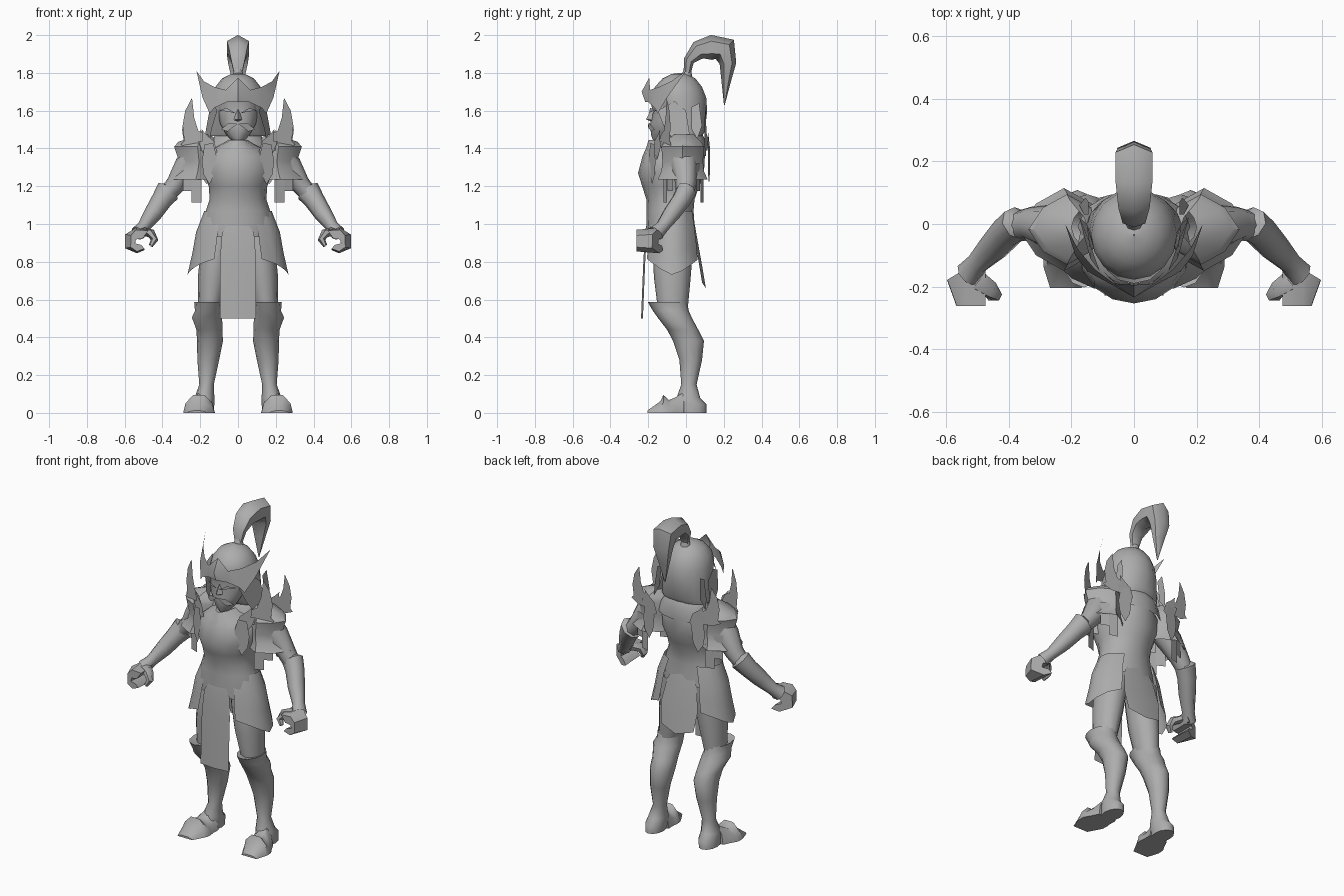
import bpy, bmesh, math
from mathutils import Vector

mat = bpy.data.materials.new("armour_grey")
mat.diffuse_color = (0.42, 0.42, 0.42, 1)


def make(name, verts, faces, mirror=False, angle=50):
    me = bpy.data.meshes.new(name)
    me.from_pydata([tuple(v) for v in verts], [], faces)
    bm = bmesh.new()
    bm.from_mesh(me)
    bmesh.ops.recalc_face_normals(bm, faces=bm.faces)
    bm.to_mesh(me)
    bm.free()
    ob = bpy.data.objects.new(name, me)
    bpy.context.collection.objects.link(ob)
    me.materials.append(mat)
    if mirror:
        ob.modifiers.new("mirror", 'MIRROR').use_mirror_merge = False
    bpy.ops.object.select_all(action='DESELECT')
    ob.select_set(True)
    bpy.context.view_layer.objects.active = ob
    bpy.ops.object.shade_smooth_by_angle(angle=math.radians(angle))
    return ob


def skin(name, rings, mirror=False, caps=True, closed=True, angle=50):
    """Join equal-length rows of points."""
    n = len(rings[0])
    verts = [p for r in rings for p in r]
    faces = [(i * n + j, i * n + (j + 1) % n, (i + 1) * n + (j + 1) % n, (i + 1) * n + j)
             for i in range(len(rings) - 1) for j in range(n if closed else n - 1)]
    if caps and closed:
        faces += [tuple(range(n)), tuple(range((len(rings) - 1) * n, len(rings) * n))]
    return make(name, verts, faces, mirror, angle)


def stack(name, levels, n=12, mirror=False, caps=False, angle=50, pinch=1):
    """Level rings: z, left x, right x, front y, back y; pinch pulls in odd corners."""
    rings = []
    for z, x0, x1, y0, y1 in levels:
        ring = []
        for k in range(n):
            a, f = 2 * math.pi * k / n, pinch if k % 2 else 1
            ring.append(((x0 + x1) / 2 + f * (x1 - x0) / 2 * math.cos(a),
                         (y0 + y1) / 2 + f * (y1 - y0) / 2 * math.sin(a), z))
        rings.append(ring)
    return skin(name, rings, mirror, caps, True, angle)


def tube(name, stops, n=8, ref=(0, 1, 0), mirror=False, angle=50):
    """Rings across a path: x, y, z, two radii."""
    pts = [Vector(s[:3]) for s in stops]
    rings = []
    for i, s in enumerate(stops):
        t = (pts[min(i + 1, len(pts) - 1)] - pts[max(i - 1, 0)]).normalized()
        u = Vector(ref).cross(t).normalized()
        v = t.cross(u)
        rings.append([pts[i] + u * s[3] * math.cos(a) + v * s[4] * math.sin(a)
                      for a in (2 * math.pi * k / n for k in range(n))])
    return skin(name, rings, mirror, caps=False, angle=angle)


def plate(name, pts, mirror=True):
    return make(name, pts, [tuple(range(len(pts)))], mirror)


def sheet(name, origin, along, outline):
    """Upright flat plate: outline of (distance along, z) from an origin in plan."""
    d = Vector(along).normalized()
    return plate(name, [(origin[0] + d.x * s, origin[1] + d.y * s, z) for s, z in outline])


# torso
stack("torso", [(.93, -.187, .187, -.21, .05), (1.0, -.187, .187, -.21, .045),
                (1.07, -.17, .17, -.208, .04), (1.13, -.15, .15, -.21, .045),
                (1.2, -.155, .155, -.232, .07), (1.27, -.18, .18, -.254, .095),
                (1.36, -.18, .18, -.23, .10), (1.4, -.13, .13, -.212, .10),
                (1.445, -.05, .05, -.198, .09)], n=16)
stack("collar", [(1.36, -.18, .18, -.12, .105), (1.43, -.15, .15, -.11, .108),
                 (1.47, -.12, .12, -.09, .09)], n=12)

# skirt side panels, curved sheets
rows = []
for k, (rx, ry) in enumerate([(.178, .12), (.222, .135), (.242, .147), (.268, .155)]):
    row = []
    for j in range(7):
        a = math.radians(-62 + 20 * j)
        low = .73 + .1 * abs(math.sin(a)) ** 1.3
        row.append((rx * math.cos(a), -.07 + ry * math.sin(a), 1.07 + (low - 1.07) * k / 3))
    rows.append(row)
skin("skirt_side", rows, mirror=True, closed=False)
# front and back cloths
skin("front_cloth", [[(-w, y, z), (0, y - .01, z), (w, y, z)] for z, w, y in
                     [(.99, .06, -.202), (.95, .085, -.206), (.82, .095, -.215),
                      (.65, .095, -.222), (.5, .095, -.228)]], closed=False)
skin("back_cloth", [[(-w, y - .02, z + .03), (0, y, z), (w, y - .02, z + .03)] for z, w, y in
                    [(1.0, .06, .046), (.92, .1, .06), (.78, .125, .085), (.66, .11, .105)]],
     closed=False)

# legs and boots
stack("thigh", [(.95, .015, .18, -.165, .04), (.85, .03, .2, -.175, .035),
                (.72, .05, .212, -.17, .025), (.56, .09, .212, -.15, .01)], n=12, mirror=True)
stack("boot", [(.575, .11, .21, -.15, 0), (.588, .088, .232, -.203, .005),
               (.54, .092, .228, -.175, .015), (.505, .084, .244, -.15, .03),
               (.44, .082, .22, -.1, .065), (.38, .08, .217, -.068, .095),
               (.28, .1, .215, -.035, .085), (.15, .128, .205, -.025, .056),
               (.08, .125, .23, -.05, .075), (.045, .125, .235, -.06, .108),
               (0, .13, .235, -.05, .108)], n=12, mirror=True, caps=True)
half = [(-1, 0), (-.85, .55), (-.35, 1), (.35, 1), (.85, .55), (1, 0)]
skin("foot", [[(cx + w * a, y, h * b) for a, b in half] for cx, y, w, h in
              [(.185, -.01, .06, .11), (.198, -.06, .072, .08),
               (.205, -.09, .083, .068), (.207, -.12, .083, .095), (.21, -.135, .08, .062),
               (.218, -.205, .05, .012)]], mirror=True)

# arms
tube("upper_arm", [(.2, -.02, 1.37, .08, .08), (.27, -.01, 1.3, .072, .07),
                   (.33, .0, 1.21, .052, .055), (.39, -.01, 1.14, .045, .045)], mirror=True)
tube("gauntlet", [(.36, .0, 1.18, .035, .035), (.37, .002, 1.175, .066, .055),
                  (.405, -.025, 1.125, .055, .052), (.45, -.075, 1.055, .048, .048),
                  (.5, -.125, .985, .034, .037), (.53, -.16, .95, .04, .045)], mirror=True)

# hands: curled outline given depth
curl = [(.475, .975), (.54, .98), (.597, .945), (.598, .872), (.535, .845), (.495, .862),
        (.512, .885), (.545, .895), (.54, .92), (.505, .925)]
skin("fist", [[(x, -.12 - .6 * max(0, x - .5), z) for x, z in curl],
              [(x - .03 * (x > .55), -.262, .91 + (z - .91) * .85) for x, z in curl]],
     mirror=True, angle=40)
tube("thumb", [(.5, -.18, .96, .022, .035), (.46, -.21, .95, .024, .03),
               (.442, -.225, .915, .02, .024), (.462, -.235, .885, .012, .012)], n=6, mirror=True)

# shoulder guards, flared at the rim, diamond-like in plan
stack("shoulder_guard", [(1.475, .15, .2, -.06, .04), (1.435, .1, .315, -.115, .08),
                         (1.41, .09, .338, -.13, .095), (1.33, .1, .312, -.125, .09),
                         (1.28, .1, .325, -.13, .095), (1.235, .08, .368, -.15, .115)],
      n=8, mirror=True, angle=40, pinch=.88)

# horn plates and hanging plates on the shoulders
horn = [(-.01, 1.43), (.02, 1.475), (.06, 1.495), (.083, 1.56), (.096, 1.668),
        (.135, 1.6), (.15, 1.52), (.14, 1.44), (.16, 1.42), (.1, 1.39), (.04, 1.39)]
sheet("front_horn", (.155, -.14), (1, .42), horn)
sheet("back_horn", (.155, .118), (1, -.15), [(s * .95, 1.38 + (z - 1.38) * .85) for s, z in horn])
spur = [(0, 1.38), (.02, 1.44), (.06, 1.47), (.09, 1.5), (.085, 1.44), (.11, 1.44),
        (.09, 1.39), (.05, 1.34)]
sheet("front_spur", (.11, -.175), (1, .45), spur)
sheet("back_spur", (.11, .125), (1, -.1), spur)
leaf = [(-.04, 1.36), (-.02, 1.43), (.03, 1.42), (.045, 1.33), (.035, 1.26), (0, 1.21),
        (-.03, 1.27)]
sheet("front_leaf", (.15, -.18), (1, .45), leaf)
sheet("back_leaf", (.165, .122), (1, -.15), leaf)
strap = [(-.028, 1.26), (.028, 1.26), (.028, 1.115), (-.028, 1.115)]
short = [(s, z + .06) for s, z in strap]
sheet("front_strap", (.22, -.11), (1, .4), strap)
sheet("back_strap", (.22, .085), (1, -.3), strap)
sheet("front_short_strap", (.265, -.085), (1, .5), short)
sheet("back_short_strap", (.265, .065), (1, -.4), short)

# helmet
stack("helmet", [(1.465, -.152, .152, -.09, .085), (1.49, -.15, .15, -.11, .1),
                 (1.6, -.142, .142, -.15, .112), (1.67, -.137, .137, -.178, .107),
                 (1.725, -.12, .12, -.165, .085), (1.77, -.085, .085, -.125, .05),
                 (1.793, -.04, .04, -.08, .01), (1.8, -.002, .002, -.037, -.033)],
      n=16, angle=60)
plate("cheek_flap", [(.11, -.15, 1.6), (.142, -.06, 1.65), (.15, .0, 1.6), (.175, .02, 1.47),
                     (.15, -.06, 1.44), (.14, -.11, 1.5)])
plate("ear_flap", [(.145, .03, 1.62), (.145, .07, 1.64), (.155, .085, 1.52),
                   (.175, .06, 1.45), (.16, .03, 1.5)])

# swept brow crest
make("brow_wing", [(0, -.195, 1.775), (0, -.235, 1.7), (0, -.215, 1.645), (.065, -.19, 1.71),
                   (.06, -.2, 1.645), (.125, -.145, 1.725), (.125, -.165, 1.615),
                   (.18, -.08, 1.755), (.188, -.1, 1.67), (.22, .0, 1.81), (.15, -.15, 1.585)],
     [(0, 1, 3), (1, 2, 4, 3), (3, 4, 6, 5), (5, 6, 8, 7), (7, 8, 9), (6, 10, 8)], True)

# face mask with brow, nose, cheeks and chin
stack("face_mask", [(1.43, -.02, .02, -.17, -.06), (1.47, -.06, .06, -.185, -.04),
                    (1.53, -.095, .095, -.19, -.02), (1.59, -.105, .105, -.175, -.02),
                    (1.66, -.1, .1, -.19, -.02)], n=12, angle=40)
make("nose", [(0, -.18, 1.61), (-.025, -.175, 1.55), (.025, -.175, 1.55), (0, -.212, 1.555),
              (0, -.17, 1.535)], [(0, 1, 3), (0, 3, 2), (1, 4, 3), (3, 4, 2)], angle=20)
plate("brow", [(.01, -.195, 1.585), (.06, -.19, 1.615), (.1, -.15, 1.6), (.05, -.195, 1.595)])
plate("mouth_guard", [(.0, -.2, 1.53), (.05, -.195, 1.535), (.09, -.165, 1.5),
                      (.055, -.185, 1.49), (.03, -.2, 1.51)])

# plume
stack("plume_base", [(1.77, -.035, .035, -.03, .035), (1.82, -.02, .02, -.012, .025)], n=8)
tube("plume", [(0, .005, 1.79, .018, .022), (0, .015, 1.865, .028, .042),
               (0, .065, 1.92, .05, .058), (0, .135, 1.935, .066, .068),
               (0, .205, 1.925, .07, .068), (0, .222, 1.85, .044, .06),
               (0, .213, 1.76, .026, .036), (0, .203, 1.63, .002, .002)],
     n=6, ref=(1, 0, 0), angle=60)
